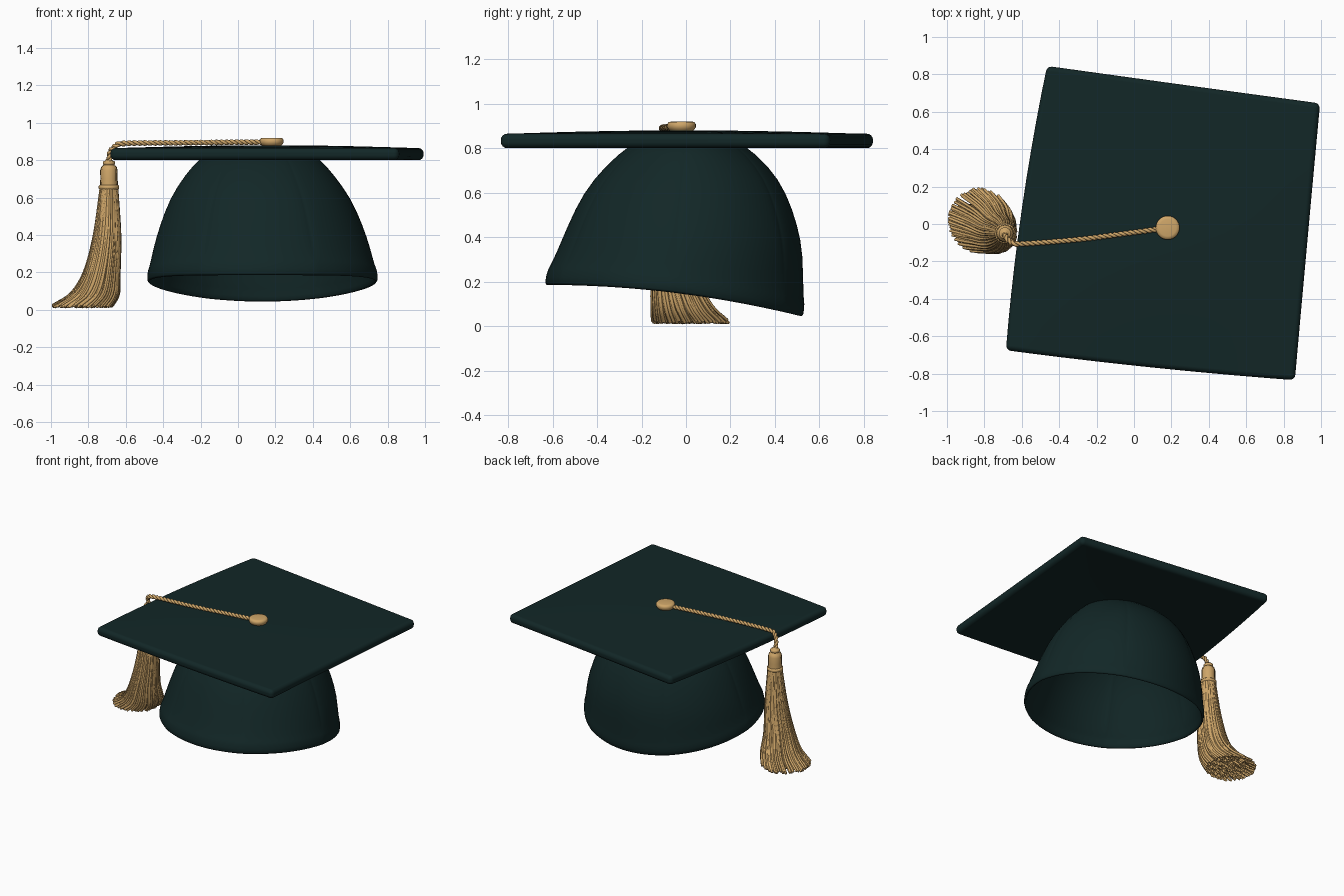
import bpy, bmesh, math, random
from mathutils import Vector

random.seed(4)
old = bpy.data.objects.get("Cube")
if old:
    bpy.data.objects.remove(old, do_unlink=True)


def material(name, rgb):
    m = bpy.data.materials.new(name)
    m.use_nodes = True
    m.diffuse_color = (*rgb, 1)
    bsdf = next(n for n in m.node_tree.nodes if n.type == 'BSDF_PRINCIPLED')
    bsdf.inputs["Base Color"].default_value = (*rgb, 1)
    bsdf.inputs["Roughness"].default_value = 0.8
    return m


CLOTH = material("dark_green_cloth", (0.006, 0.02, 0.02))
GOLD = material("gold_thread", (0.62, 0.38, 0.14))


def add_object(name, data, mat):
    ob = bpy.data.objects.new(name, data)
    bpy.context.collection.objects.link(ob)
    data.materials.append(mat)
    return ob


def mesh_object(name, bm, mat):
    bmesh.ops.recalc_face_normals(bm, faces=bm.faces)
    me = bpy.data.meshes.new(name)
    bm.to_mesh(me)
    bm.free()
    for p in me.polygons:
        p.use_smooth = True
    return add_object(name, me, mat)


def smooth_path(points, steps):
    """Catmull-Rom samples through tuples of any length."""
    pts = [Vector(p) for p in points]
    pts = [pts[0] * 2 - pts[1]] + pts + [pts[-1] * 2 - pts[-2]]
    out = []
    for a, b, c, d in zip(pts, pts[1:], pts[2:], pts[3:]):
        for k in range(steps):
            t = k / steps
            out.append(0.5 * (b * 2 + (c - a) * t + (a * 2 - b * 5 + c * 4 - d) * t * t
                              + (b * 3 - a - c * 3 + d) * t ** 3))
    return out + [pts[-2]]


def loft(name, rings, mat, cap_first=True, cap_last=True):
    """Skin a stack of point rings."""
    bm = bmesh.new()
    loops = [[bm.verts.new(p) for p in ring] for ring in rings]
    for lo, hi in zip(loops, loops[1:]):
        for i in range(len(lo)):
            j = (i + 1) % len(lo)
            bm.faces.new((lo[i], lo[j], hi[j], hi[i]))
    if cap_first:
        bm.faces.new(loops[0])
    if cap_last:
        bm.faces.new(loops[-1])
    return mesh_object(name, bm, mat)


def lathe(name, profile, x, y, mat, sides=32, rib=0.0):
    rings = [[(x + r * (1 - rib * (i % 2)) * math.cos(math.tau * i / sides),
               y + r * (1 - rib * (i % 2)) * math.sin(math.tau * i / sides), z)
              for i in range(sides)] for r, z in profile]
    return loft(name, rings, mat)


def tubes(name, paths, radius, mat):
    cu = bpy.data.curves.new(name, 'CURVE')
    cu.dimensions = '3D'
    cu.bevel_depth = radius
    cu.bevel_resolution = 1
    cu.use_fill_caps = True
    for path in paths:
        sp = cu.splines.new('POLY')
        sp.points.add(len(path) - 1)
        for pt, co in zip(sp.points, path):
            pt.co = (*co, 1)
    return add_object(name, cu, mat)


# Square board: a slightly domed skewed sheet, thickened and rounded
bm = bmesh.new()
bmesh.ops.create_grid(bm, x_segments=10, y_segments=10, size=1)
back_l, back_r = Vector((-0.465, 0.845)), Vector((0.995, 0.645))
front_l, front_r = Vector((-0.685, -0.675)), Vector((0.86, -0.835))
for v in bm.verts:
    s, t = v.co.x, v.co.y
    u, w = (s + 1) / 2, (t + 1) / 2
    p = front_l.lerp(front_r, u).lerp(back_l.lerp(back_r, u), w)
    p.x -= 0.025 * (1 - u) * (1 - t * t)
    p.y -= 0.012 * (1 - w) * (1 - s * s)
    v.co = (p.x, p.y, 0.865 + 0.015 * (1 - s * s) * (1 - t * t))
board = mesh_object("board", bm, CLOTH)
if board.data.polygons[0].normal.z < 0:
    board.data.flip_normals()
sol = board.modifiers.new("thickness", 'SOLIDIFY')
sol.thickness, sol.offset = 0.065, -1
bev = board.modifiers.new("round_edges", 'BEVEL')
bev.width, bev.segments, bev.harden_normals = 0.028, 4, True
bev.limit_method, bev.angle_limit = 'ANGLE', math.radians(50)

# Skull cap: six panels with sunken seams, raised hem and sloping rim
levels = [  # height, left, right, front, back
    (0.85, -0.12, 0.35, -0.17, 0.18),
    (0.82, -0.20, 0.43, -0.25, 0.26),
    (0.72, -0.285, 0.515, -0.365, 0.375),
    (0.60, -0.365, 0.605, -0.465, 0.455),
    (0.45, -0.42, 0.67, -0.535, 0.505),
    (0.33, -0.455, 0.71, -0.585, 0.53),
]
hem = [  # height above rim, then the same extents
    (0.078, -0.474, 0.734, -0.617, 0.53),
    (0.070, -0.482, 0.742, -0.625, 0.537),
    (0.0, -0.49, 0.752, -0.642, 0.533),
]
angles = [math.radians(60 * k + a - 2) for k in range(6)
          for a in (0, 1.5, 10, 20, 30, 40, 50, 58.5)]


def cap_ring(level, follows_rim):
    h, x0, x1, y0, y1 = level
    ring = []
    for i, a in enumerate(angles):
        k = 1 if follows_rim or i % 8 else 0.985
        y = (y0 + y1) / 2 + k * (y1 - y0) / 2 * math.sin(a)
        rim = 0.185 - 0.145 * ((y + 0.642) / 1.175) ** 2
        ring.append(((x0 + x1) / 2 + k * (x1 - x0) / 2 * math.cos(a), y,
                     h + rim if follows_rim else h))
    return ring


cap = loft("skull_cap", [cap_ring(l, False) for l in levels]
           + [cap_ring(l, True) for l in hem], CLOTH, cap_last=False)
sol = cap.modifiers.new("cloth_thickness", 'SOLIDIFY')
sol.thickness, sol.offset = 0.022, -1
cap.modifiers.new("soften", 'SUBSURF').levels = 1
cap.modifiers["soften"].render_levels = 1

# Button on top of the board
lathe("button", [(0.045, 0.87), (0.058, 0.885), (0.064, 0.894), (0.064, 0.908),
                 (0.058, 0.917), (0.045, 0.92)], 0.18, -0.02, GOLD)

# Twisted cord running over the edge
path = smooth_path([(0.15, -0.025, 0.896), (0, -0.045, 0.896), (-0.3, -0.083, 0.893),
                    (-0.6, -0.106, 0.89), (-0.655, -0.098, 0.875),
                    (-0.685, -0.07, 0.84), (-0.69, -0.05, 0.77)], 40)
strands = [[], []]
travel = 0
for p, q in zip(path, path[1:]):
    tangent = (q - p).normalized()
    n1 = tangent.cross(Vector((0, 1, 0))).normalized()
    n2 = tangent.cross(n1)
    travel += (q - p).length
    for side, strand in enumerate(strands):
        a = math.tau * travel / 0.055 + math.pi * side
        strand.append(p + (n1 * math.cos(a) + n2 * math.sin(a)) * 0.007)
tubes("cord", strands, 0.009, GOLD)

# Tassel head with ribbed binding
lathe("tassel_head", [(0.016, 0.805), (0.026, 0.79), (0.028, 0.775), (0.041, 0.765),
                      (0.047, 0.745), (0.046, 0.70), (0.05, 0.655), (0.05, 0.63)],
      -0.69, -0.05, GOLD, 40, 0.08)
for name, r, z in (("upper_binding", 0.026, 0.785), ("lower_binding", 0.049, 0.655)):
    lathe(name, [(r, z - 0.012), (r + 0.006, z - 0.006), (r + 0.006, z + 0.006),
                 (r, z + 0.012)], -0.69, -0.05, GOLD)

# Tassel skirt: many threads sweeping out to one side
skirt = smooth_path([  # centre x, centre y, height, half width, half depth
    (-0.69, -0.05, 0.66, 0.043, 0.043), (-0.70, -0.05, 0.4, 0.07, 0.077),
    (-0.728, -0.045, 0.2, 0.095, 0.107), (-0.765, -0.015, 0.08, 0.13, 0.14),
    (-0.83, 0.02, 0.014, 0.163, 0.172)], 4)


def skirt_point(s, r, a):
    return Vector((s[0] + s[3] * r * math.cos(a), s[1] + s[4] * r * math.sin(a), s[2]))


threads = []
for i in range(330):
    outer = i < 120
    r = random.uniform(0.92, 1.0) if outer else 0.93 * math.sqrt(random.random())
    a = math.tau * i / 120 if outer else random.uniform(0, math.tau)
    sway, lift = random.uniform(-0.1, 0.1), random.uniform(0, 0.014)
    threads.append([skirt_point(s, r, a + sway * k / len(skirt))
                    + Vector((0, 0, lift * k / len(skirt)))
                    for k, s in enumerate(skirt)])
tubes("tassel_threads", threads, 0.0075, GOLD)
loft("tassel_core", [[skirt_point(s, 0.86, math.tau * i / 24) for i in range(24)]
                     for s in skirt[:-2]], GOLD)
